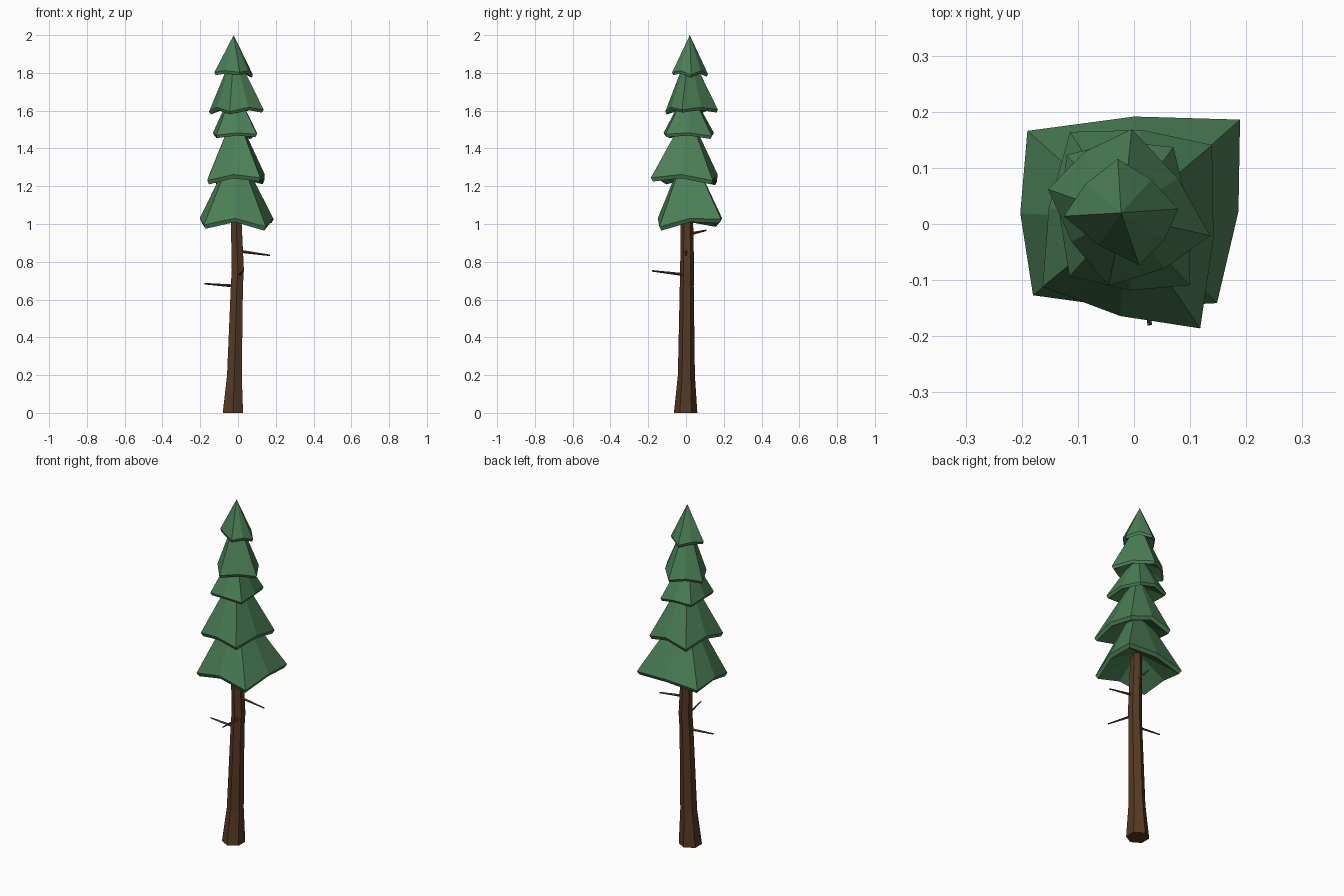
import bpy, bmesh, math
from mathutils import Vector

if "Cube" in bpy.data.objects:
    bpy.data.objects.remove(bpy.data.objects["Cube"])


def material(name, rgb):
    m = bpy.data.materials.new(name)
    m.diffuse_color = (*rgb, 1)
    m.use_nodes = True
    m.node_tree.nodes["Principled BSDF"].inputs["Base Color"].default_value = m.diffuse_color
    return m


GREEN = material("needles", (0.07, 0.21, 0.09))
BROWN = material("bark", (0.09, 0.042, 0.017))


def finish(bm, name, mat):
    bmesh.ops.recalc_face_normals(bm, faces=bm.faces[:])
    me = bpy.data.meshes.new(name)
    bm.to_mesh(me)
    bm.free()
    me.materials.append(mat)
    ob = bpy.data.objects.new(name, me)
    bpy.context.collection.objects.link(ob)
    return ob


def bridge(bm, a, b):
    n = len(a)
    for i in range(n):
        j = (i + 1) % n
        bm.faces.new((a[i], a[j], b[j], b[i]))


def fan(bm, ring, tip):
    for i in range(len(ring)):
        bm.faces.new((ring[i], ring[(i + 1) % len(ring)], tip))


def tube(name, stations, sides, mat):
    """Loft of polygons; stations are (centre, radius), first axis direction sets the plane."""
    bm = bmesh.new()
    axis = (Vector(stations[-1][0]) - Vector(stations[0][0])).normalized()
    up = abs(axis.z) > 0.9
    u = Vector((0, 1, 0)) if up else axis.cross(Vector((0, 0, 1))).normalized()
    v = Vector((1, 0, 0)) if up else axis.cross(u)
    rings = []
    for c, r in stations:
        angles = [2 * math.pi * i / sides for i in range(sides)]
        rings.append([bm.verts.new(Vector(c) + r * (math.cos(a) * u + math.sin(a) * v))
                      for a in angles])
    for a, b in zip(rings, rings[1:]):
        bridge(bm, a, b)
    bm.faces.new(rings[0])
    bm.faces.new(rings[-1])
    return finish(bm, name, mat)


def tier(name, corners, mid_z, apex, lip, hollow, bulge=1.1):
    """Four drooping corners with raised points between, a thin lip and a hollow underside."""
    bm = bmesh.new()
    pts = [Vector(c) for c in corners]
    centre = sum(pts, Vector()) / 4
    rim = []
    for i, p in enumerate(pts):
        mid = centre + ((p + pts[(i + 1) % 4]) / 2 - centre) * bulge
        mid.z = mid_z
        rim += [p, mid]
    top = [bm.verts.new(p) for p in rim]
    low = []
    for p in rim:
        q = centre + (p - centre) * 0.94
        q.z = p.z - lip
        low.append(bm.verts.new(q))
    fan(bm, top, bm.verts.new(apex))
    bridge(bm, top, low)
    fan(bm, low, bm.verts.new((centre.x, centre.y, mid_z + hollow)))
    return finish(bm, name, GREEN)


# Slightly bent six-sided trunk
tube("trunk", [((-0.027, -0.002, 0), 0.062), ((-0.019, 0.002, 0.2), 0.045),
               ((-0.006, 0.004, 0.67), 0.037), ((-0.001, 0.006, 0.76), 0.037),
               ((-0.009, 0.005, 1.0), 0.033), ((-0.012, 0.008, 1.25), 0.028)], 6, BROWN)

# Bare twigs
twigs = [((0.015, 0, 0.855), (0.17, 0, 0.834)),
         ((0.01, -0.02, 0.733), (0.028, -0.18, 0.752)),
         ((-0.02, 0.0, 0.672), (-0.178, 0.0, 0.684)),
         ((-0.005, 0.025, 0.948), (-0.01, 0.108, 0.967))]
for i, (a, b) in enumerate(twigs):
    tube(f"twig_{i + 1}", [(a, 0.008), (b, 0.004)], 4, BROWN)

# Foliage tiers, bottom to top
tier("foliage_1", [(0.148, -0.141, 0.985), (0.189, 0.186, 1.025),
                   (-0.19, 0.166, 1.005), (-0.18, -0.127, 0.995)],
     1.03, (-0.012, 0.008, 1.42), 0.02, 0.08)
tier("foliage_2", [(0.118, -0.186, 1.245), (0.139, 0.141, 1.23),
                   (-0.114, 0.164, 1.225), (-0.163, -0.112, 1.23)],
     1.262, (-0.015, 0.01, 1.6), 0.02, 0.05)
tier("foliage_3", [(0.1, -0.109, 1.475), (0.07, 0.137, 1.465),
                   (-0.12, 0.123, 1.47), (-0.115, -0.093, 1.47)],
     1.483, (-0.02, 0.012, 1.73), 0.015, 0.05, 1.15)
tier("foliage_4", [(0.136, -0.021, 1.605), (-0.004, 0.169, 1.605),
                   (-0.153, 0.062, 1.595), (-0.045, -0.11, 1.595)],
     1.618, (-0.02, 0.015, 1.92), 0.015, 0.05, 1.15)
tier("foliage_5", [(0.009, -0.073, 1.803), (0.079, 0.027, 1.79),
                   (-0.029, 0.116, 1.795), (-0.125, 0.014, 1.803)],
     1.812, (-0.023, 0.02, 2.0), 0.015, 0.03, 1.15)
